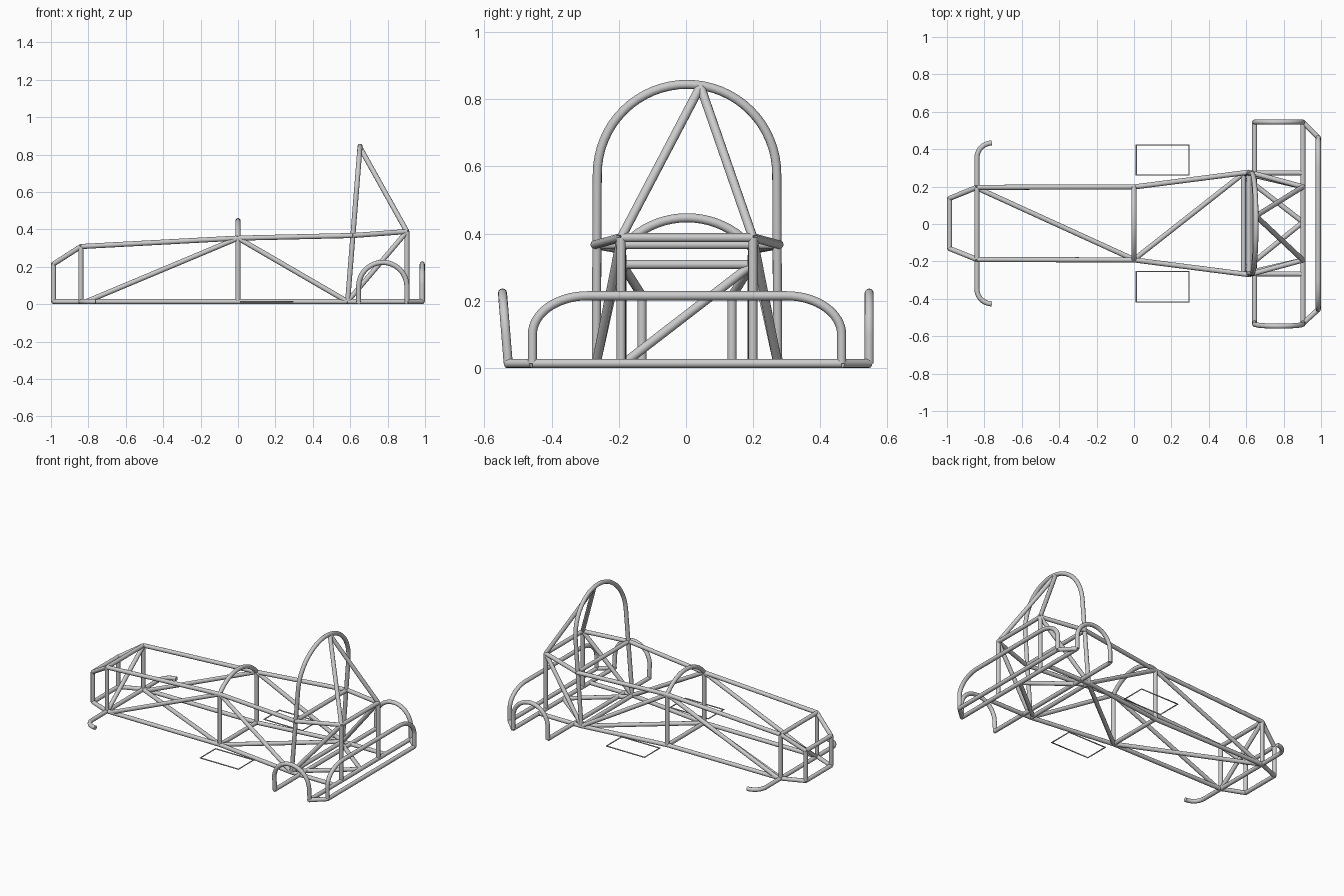
import bpy
from math import sin, cos, pi, asin

if "Cube" in bpy.data.objects:
    bpy.data.objects.remove(bpy.data.objects["Cube"])

R = 0.0135   # main tube radius
Z = 0.0138   # height of floor tubes
YC = 0.003   # frame centre line


def tubes(name, paths, r=R, cyclic=False):
    """One object made of round tubes, each following a list of points."""
    cu = bpy.data.curves.new(name, 'CURVE')
    cu.dimensions = '3D'
    cu.bevel_depth = r
    cu.bevel_resolution = 4
    cu.use_fill_caps = True
    for pts in paths:
        s = cu.splines.new('POLY')
        s.points.add(len(pts) - 1)
        for p, c in zip(s.points, pts):
            p.co = (*c, 1)
        s.use_cyclic_u = cyclic
        s.use_smooth = True
    ob = bpy.data.objects.new(name, cu)
    bpy.context.collection.objects.link(ob)
    return ob


def both(path):
    """A path and its mirror image across the centre line."""
    return [[(x, YC + s * y, z) for x, y, z in path] for s in (1, -1)]


def segs(path):
    """Split a path into straight tubes."""
    return [[a, b] for a, b in zip(path, path[1:])]


def cross(x, y, z):
    return [(x, YC - y, z), (x, YC + y, z)]


def arc(a0, a1, n=16):
    return [a0 + (a1 - a0) * i / n for i in range(n + 1)]


# Main stations of the frame: (x, half width, z)
nose_b, nose_t = (-.986, .134, Z), (-.986, .134, .215)
bulk_b, bulk_t = (-.84, .193, Z), (-.84, .193, .308)
dash_b, dash_t = (0, .195, Z), (0, .195, .353)
hoop_b, hoop_t = (.585, .27, Z), (.615, .274, .367)
rear_b, rear_t = (.903, .196, Z), (.903, .196, .388)

# Floor and upper rails
low, up = [], []
for p in both([nose_b, bulk_b, dash_b, hoop_b, (.645, .27, Z), (.903, .27, Z)]):
    low += segs(p)
for p in both([nose_t, bulk_t, dash_t, hoop_t, rear_t]):
    up += segs(p)
tubes("floor_rails", low)
tubes("upper_rails", up)

# Uprights and side bracing
posts = []
for a, b in ((nose_b, nose_t), (bulk_b, bulk_t), (dash_b, dash_t), (rear_b, rear_t)):
    posts += both([a, b])
tubes("uprights", posts)
tubes("side_braces", both([(-.81, .193, Z), dash_t]) + both([dash_t, hoop_b])
      + both([hoop_b, rear_t]))

# Cross members
tubes("floor_cross_members", [cross(*p) for p in (
    nose_b, bulk_b, dash_b, hoop_b, (.645, .538, Z), (.903, .54, Z))])
tubes("upper_cross_members", [cross(*p) for p in (nose_t, bulk_t, hoop_t, rear_t)])

# Floor diagonals and bulkhead diagonal
tubes("floor_diagonals", [
    [(-.84, .193, Z), (0, -.19, Z)],
    [(0, -.19, Z), (.585, .27, Z)],
    [(.903, .01, Z), (.6, .245, Z)],
    [(.903, .01, Z), (.6, -.235, Z)]])
tubes("bulkhead_diagonal", [[(-.84, -.185, Z), (-.84, .193, .305)]])

# Main roll hoop, leaning back, with two rear stays
def lean(z):
    return .585 + .08 * z

hr, hz = .267, .577
hoop = [(lean(Z), YC - .27, Z)]
hoop += [(lean(hz + hr * sin(a)), YC - hr * cos(a), hz + hr * sin(a)) for a in arc(0, pi, 32)]
hoop += [(lean(Z), YC + .27, Z)]
tubes("roll_hoop", [hoop])
tubes("roll_hoop_stays", [[(x, y, z), (.652, .043, .838)]
                          for x, y, z in (p[-1] for p in both([rear_t]))])

# Dash hoop
dr, dz = .253, .194
da = asin(.195 / dr)
tubes("dash_hoop", [[(0, YC + dr * sin(a), dz + dr * cos(a)) for a in arc(-da, da, 20)]])

# Wheel guards, the -y one tilted slightly outwards
guards = []
for foot, top in ((.545, .545), (-.529, -.546)):
    prof = [(.645, Z)] + [(.774 - .129 * cos(a), .094 + .129 * sin(a))
                          for a in arc(0, pi, 24)] + [(.903, Z)]
    guards.append([(x, foot + (top - foot) * (z - Z) / .21, z) for x, z in prof])
tubes("wheel_guards", guards)

# Rear bumper: floor bar with angled ends and an upright hoop
tubes("rear_bumper_base", [[(.903, -.532, Z), (.985, -.457, Z)],
                           [(.985, -.457, Z), (.985, .463, Z)],
                           [(.985, .463, Z), (.903, .545, Z)]])
half = [(.985, .46, Z)] + [(.985, .295 + .165 * cos(a), .1 + .115 * sin(a))
                           for a in arc(0, pi / 2)]
left, right = both(half)
tubes("rear_bumper_hoop", [left + right[::-1]])

# Front hooks
hook = [(-.84, .193, Z)] + [(-.76 - .08 * cos(a), .35 + .08 * sin(a), Z)
                            for a in arc(0, pi / 2, 10)]
tubes("front_hooks", both(hook))

# Thin side pod outlines
tubes("side_pod_frames", both([(.012, .258, .014), (.295, .258, .014),
                               (.295, .42, .014), (.012, .42, .014)]), .004, True)
